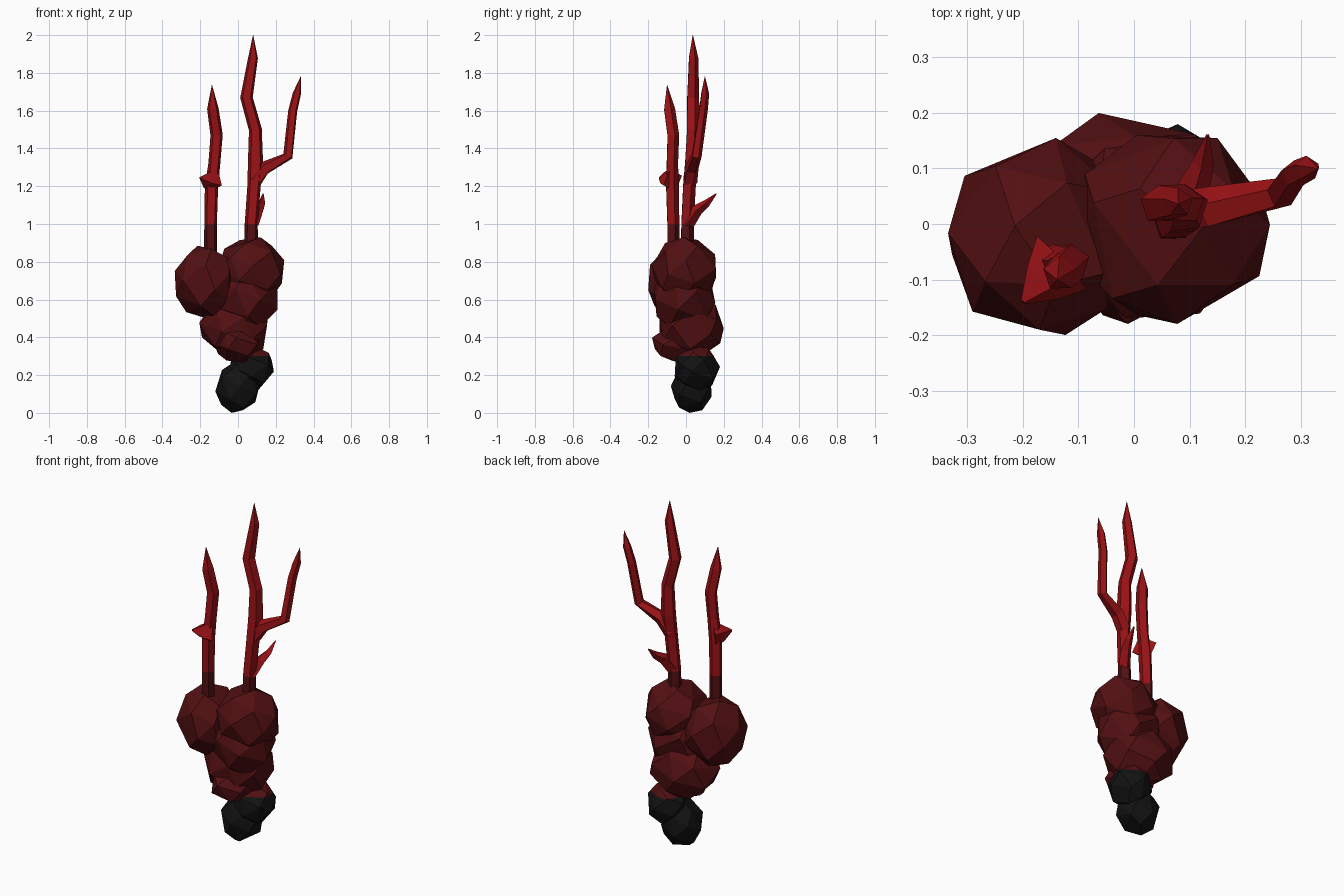
import bpy, bmesh, math, random
from mathutils import Vector

cube = bpy.data.objects.get("Cube")
if cube:
    bpy.data.objects.remove(cube, do_unlink=True)


def material(name, rgb):
    m = bpy.data.materials.new(name)
    m.use_nodes = True
    m.diffuse_color = (*rgb, 1)
    m.node_tree.nodes["Principled BSDF"].inputs["Base Color"].default_value = (*rgb, 1)
    return m


DARK = material("dark red", (0.085, 0.005, 0.006))
BRIGHT = material("bright red", (0.32, 0.006, 0.008))
BLACK = material("charcoal black", (0.006, 0.006, 0.006))


def finish(name, bm, mats, rule=None):
    bmesh.ops.recalc_face_normals(bm, faces=bm.faces)
    for f in bm.faces:
        f.material_index = int(rule(f.calc_center_median())) if rule else 0
    mesh = bpy.data.meshes.new(name)
    bm.to_mesh(mesh)
    bm.free()
    for m in mats:
        mesh.materials.append(m)
    obj = bpy.data.objects.new(name, mesh)
    bpy.context.collection.objects.link(obj)
    return obj


def lump(name, xs, ys, zs, seed, mats, count=22, split=None):
    """Faceted boulder: hull of points spread on a sphere, fitted to a box."""
    rng = random.Random(seed)
    pts = []
    for i in range(count):
        h = 1 - 2 * (i + 0.5) / count
        a = i * math.pi * (3 - math.sqrt(5)) + seed + rng.uniform(-0.2, 0.2)
        r = math.sqrt(1 - h * h)
        pts.append(Vector((r * math.cos(a), r * math.sin(a), h)))
    for axis, (lo, hi) in enumerate((xs, ys, zs)):
        a, b = min(p[axis] for p in pts), max(p[axis] for p in pts)
        for p in pts:
            p[axis] = lo + (hi - lo) * (p[axis] - a) / (b - a)
    bm = bmesh.new()
    for p in pts:
        bm.verts.new(p)
    bmesh.ops.convex_hull(bm, input=bm.verts)
    bmesh.ops.dissolve_limit(bm, angle_limit=math.radians(14),
                             verts=bm.verts, edges=bm.edges)
    rule = None
    if split:
        bmesh.ops.bisect_plane(bm, geom=bm.verts[:] + bm.edges[:] + bm.faces[:],
                               plane_co=(0, 0, split), plane_no=(0, 0, 1))
        rule = lambda c: c.z > split
    return finish(name, bm, mats, rule)


def stalk(name, path, sides=5, dark_below=None):
    """Tapering faceted tube; each path entry is x, y, z, radius."""
    bm = bmesh.new()
    rings = []
    pts = [Vector(p[:3]) for p in path]
    for i, p in enumerate(path):
        d = (pts[min(i + 1, len(pts) - 1)] - pts[max(i - 1, 0)]).normalized()
        u = d.cross(Vector((0.3, 1, 0.1))).normalized()
        v = d.cross(u)
        ring = []
        for k in range(sides):
            a = math.tau * k / sides
            ring.append(bm.verts.new(pts[i] + p[3] * (u * math.cos(a) + v * math.sin(a))))
        rings.append(ring)
    for a, b in zip(rings, rings[1:]):
        for k in range(sides):
            j = (k + 1) % sides
            bm.faces.new((a[k], a[j], b[j], b[k]))
    bm.faces.new(rings[0])
    bm.faces.new(rings[-1])
    rule = (lambda c: c.z < dark_below) if dark_below else None
    return finish(name, bm, [BRIGHT, DARK], rule)


# Charred foot
lump("foot_tip", (-.12, .12), (-.08, .135), (0, .27), 2, [BLACK], 20)
lump("foot_knuckle", (-.04, .19), (-.06, .18), (.12, .355), 5, [BLACK, DARK], 20, .30)

# Knobbly root body
lump("lower_front_lump", (-.13, .11), (-.18, .12), (.265, .47), 3, [DARK], 18)
lump("lower_lump", (-.205, .16), (-.14, .20), (.29, .62), 7, [DARK])
lump("middle_lump", (-.15, .21), (-.17, .155), (.42, .80), 4, [DARK])
lump("shoulder_lump", (-.335, 0), (-.20, .155), (.50, .885), 9, [DARK], 24)
lump("top_lump", (-.11, .245), (-.18, .16), (.58, .93), 6, [DARK], 24)

# Tall branching stalk
stalk("tall_stalk", [(.07, .005, .84, .04), (.07, .005, 1, .036), (.085, .015, 1.2, .037),
                     (.093, .03, 1.33, .042), (.092, .035, 1.5, .036),
                     (.045, .035, 1.67, .035), (.08, .038, 1.88, .027),
                     (.08, .036, 2, .001)], dark_below=1)
stalk("side_branch", [(.085, .02, 1.22, .04), (.14, .03, 1.295, .038),
                      (.265, .055, 1.36, .028), (.29, .09, 1.6, .025),
                      (.312, .1, 1.69, .023), (.332, .1, 1.78, .001)])
stalk("small_spur", [(.075, .01, 1.0, .035), (.105, .06, 1.075, .03),
                     (.125, .11, 1.11, .02), (.133, .16, 1.16, .003)], 4)

# Short stalk with a bud
stalk("short_stalk", [(-.145, -.07, .80, .036), (-.145, -.07, 1, .035),
                      (-.14, -.075, 1.2, .037), (-.125, -.075, 1.32, .033),
                      (-.113, -.07, 1.47, .034), (-.133, -.09, 1.61, .032),
                      (-.138, -.1, 1.735, .001)], dark_below=1)
stalk("stalk_bud", [(-.13, -.07, 1.23, .07), (-.165, -.105, 1.235, .045),
                    (-.2, -.14, 1.245, .006)], 4)
